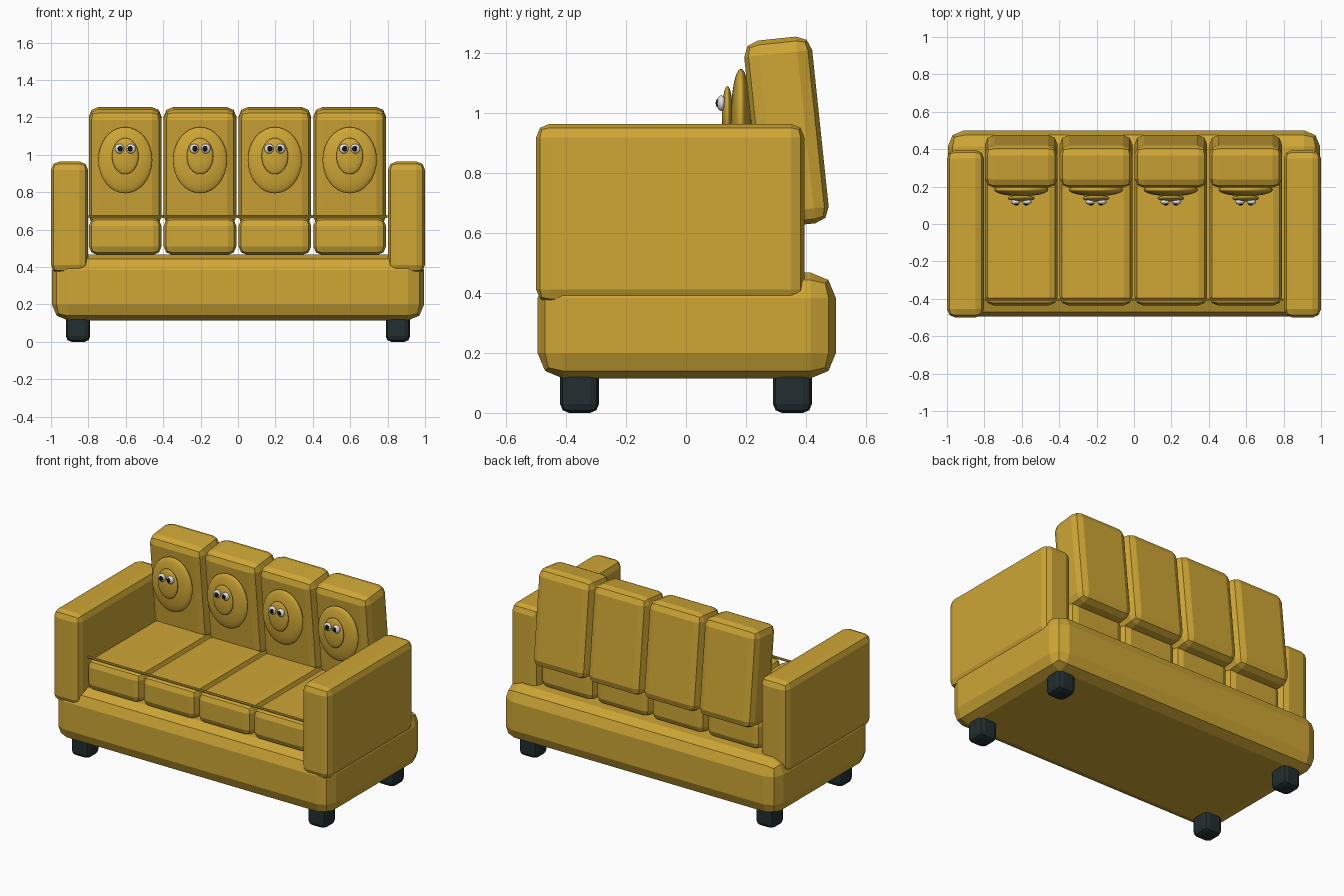
import bpy, math

if "Cube" in bpy.data.objects:
    bpy.data.objects.remove(bpy.data.objects["Cube"])


def material(name, rgb):
    m = bpy.data.materials.new(name)
    m.diffuse_color = (*rgb, 1)
    m.use_nodes = True
    m.node_tree.nodes["Principled BSDF"].inputs["Base Color"].default_value = m.diffuse_color
    return m


mustard = material("mustard_fabric", (0.62, 0.385, 0.036))
dark = material("dark_leg", (0.016, 0.027, 0.029))
white = material("eye_white", (0.75, 0.75, 0.78))
black = material("pupil_black", (0.008, 0.008, 0.01))


def block(name, lo, hi, bevel, mat, tilt=0):
    """Box between two corners with chunky two-step rounded edges."""
    size = [b - a for a, b in zip(lo, hi)]
    mid = [(a + b) / 2 for a, b in zip(lo, hi)]
    bpy.ops.mesh.primitive_cube_add(size=1, location=mid)
    ob = bpy.context.object
    ob.name = name
    ob.scale = size
    bpy.ops.object.transform_apply(location=False, rotation=False, scale=True)
    mod = ob.modifiers.new("rounded_edges", "BEVEL")
    mod.width = bevel
    mod.segments = 2
    ob.rotation_euler.x = tilt
    ob.data.materials.append(mat)
    return ob


def ellipsoid(name, loc, radii, mat, segments=32, rings=16):
    bpy.ops.mesh.primitive_uv_sphere_add(segments=segments, ring_count=rings,
                                         radius=1, location=loc)
    ob = bpy.context.object
    ob.name = name
    ob.scale = radii
    ob.data.materials.append(mat)
    bpy.ops.object.shade_smooth()
    return ob


# Base
block("base", (-0.995, -0.495, 0.115), (0.995, 0.5, 0.468), 0.085, mustard)

# Arms and legs, mirrored left and right
for side, s in (("left", -1), ("right", 1)):
    xs = sorted((s * 0.802, s * 1.0))
    block(side + "_arm", (xs[0], -0.5, 0.367), (xs[1], 0.395, 0.964), 0.045, mustard)
    xs = sorted((s * 0.79, s * 0.92))
    for end, y in (("front", -0.355), ("back", 0.355)):
        block(f"{end}_{side}_leg", (xs[0], y - 0.065, 0),
              (xs[1], y + 0.065, 0.16), 0.03, dark)

# Four seats, each with a back cushion and a face
for i in range(4):
    x = -0.603 + 0.4 * i
    w = 0.194
    block(f"seat_cushion_{i}", (x - w, -0.435, 0.465), (x + w, 0.385, 0.665), 0.045, mustard)
    block(f"back_cushion_{i}", (x - w, 0.221, 0.624), (x + w, 0.449, 1.25), 0.05,
          mustard, math.radians(6))
    ellipsoid(f"face_disc_{i}", (x, 0.183, 0.971), (0.145, 0.034, 0.177), mustard)
    ellipsoid(f"muzzle_{i}", (x, 0.138, 0.993), (0.071, 0.018, 0.097), mustard)
    for s in (-1, 1):
        ellipsoid(f"eye_{i}_{s}", (x + s * 0.031, 0.118, 1.033),
                  (0.025, 0.015, 0.026), white, 20, 12)
        ellipsoid(f"pupil_{i}_{s}", (x + s * 0.027, 0.106, 1.033),
                  (0.014, 0.007, 0.015), black, 16, 8)

# Piping along the front edge of the seats
bpy.ops.mesh.primitive_cylinder_add(vertices=8, radius=0.008, depth=1.6,
                                    location=(0, -0.405, 0.669),
                                    rotation=(0, math.pi / 2, 0))
piping = bpy.context.object
piping.name = "seat_piping"
piping.data.materials.append(mustard)
